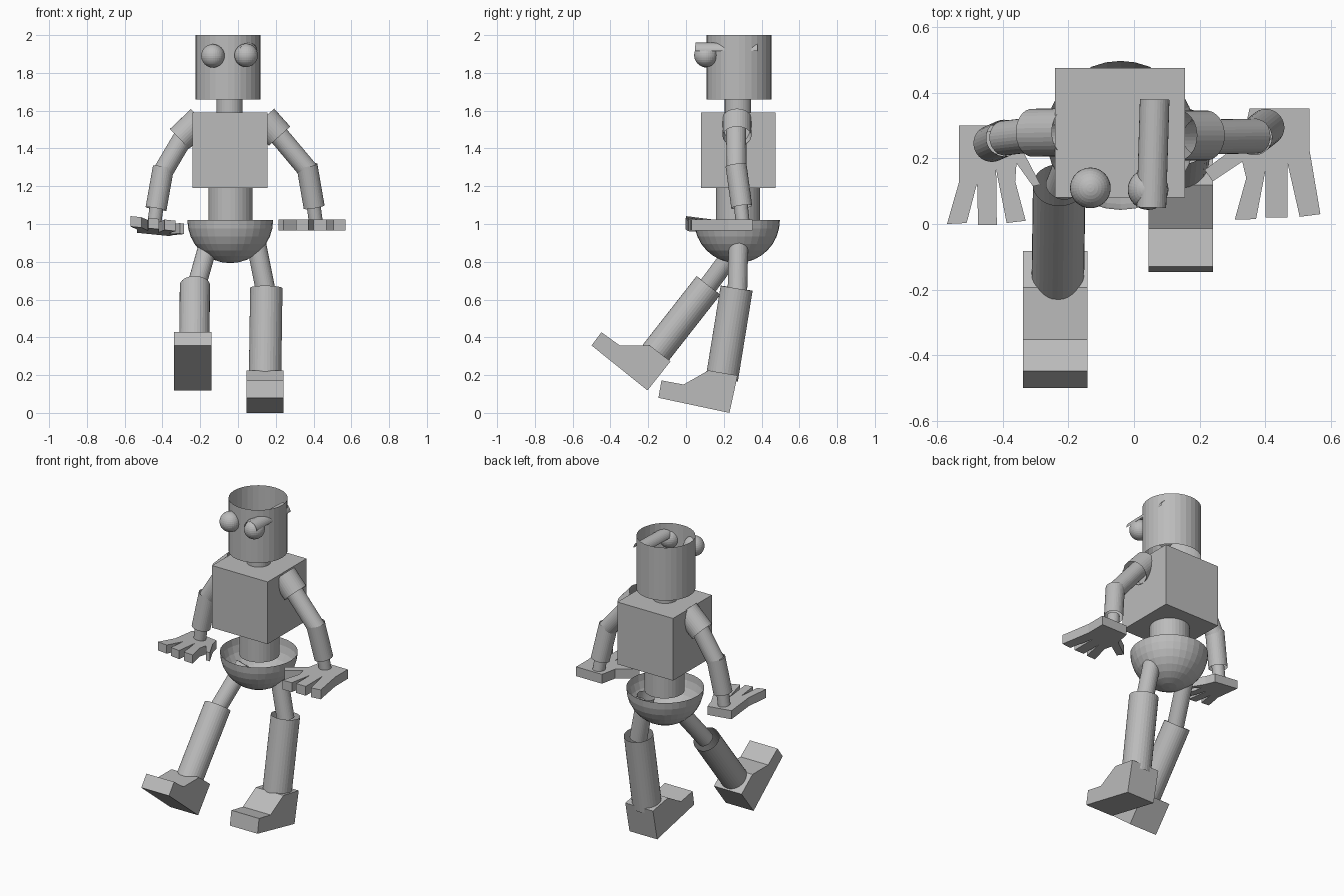
import bpy, bmesh
from mathutils import Vector, Matrix

if "Cube" in bpy.data.objects:
    bpy.data.objects.remove(bpy.data.objects["Cube"], do_unlink=True)

GREY = (0.5, 0.5, 0.5, 1)
grey = bpy.data.materials.new("plain grey")
grey.use_nodes = True
grey.diffuse_color = GREY
grey.node_tree.nodes["Principled BSDF"].inputs["Base Color"].default_value = GREY


def finish(name, bm):
    mesh = bpy.data.meshes.new(name)
    bm.to_mesh(mesh)
    bm.free()
    mesh.materials.append(grey)
    obj = bpy.data.objects.new(name, mesh)
    bpy.context.collection.objects.link(obj)


def tube(name, start, end, radius, half=False):
    """Open-ended tube between two points; half keeps only its upper side."""
    a, b = Vector(start), Vector(end)
    bm = bmesh.new()
    bmesh.ops.create_cone(bm, cap_ends=False, segments=32,
                          radius1=radius, radius2=radius, depth=(b - a).length)
    if half:
        low = [f for f in bm.faces if f.calc_center_median().y < 0]
        bmesh.ops.delete(bm, geom=low, context='FACES')
    turn = (b - a).to_track_quat('Z', 'Y').to_matrix().to_4x4()
    bm.transform(Matrix.Translation((a + b) / 2) @ turn)
    finish(name, bm)


def sphere(name, centre, radius, bowl=False):
    """Faceted sphere; bowl keeps only the lower half."""
    bm = bmesh.new()
    bmesh.ops.create_uvsphere(bm, u_segments=32, v_segments=16, radius=radius)
    if bowl:
        upper = [f for f in bm.faces if f.calc_center_median().z > 0]
        bmesh.ops.delete(bm, geom=upper, context='FACES')
    bmesh.ops.translate(bm, vec=Vector(centre), verts=bm.verts)
    finish(name, bm)


def slab(name, outline, shift):
    """Extrude a flat outline of 3D points along a vector."""
    bm = bmesh.new()
    base = bm.faces.new([bm.verts.new(p) for p in outline])
    top = bmesh.ops.extrude_face_region(bm, geom=[base], use_keep_orig=True)["geom"]
    bmesh.ops.translate(bm, vec=Vector(shift),
                        verts=[v for v in top if isinstance(v, bmesh.types.BMVert)])
    bmesh.ops.recalc_face_normals(bm, faces=bm.faces)
    finish(name, bm)


# Head, eyes and the drooping eyelid
tube("head", (-0.053, 0.28, 1.66), (-0.053, 0.28, 2.0), 0.172)
sphere("right_eye", (-0.133, 0.11, 1.89), 0.062)
sphere("left_eye", (0.043, 0.105, 1.893), 0.062)
tube("left_eyelid", (0.053, 0.05, 1.915), (0.063, 0.38, 1.915), 0.045, half=True)

# Neck, torso, waist and pelvis bowl
tube("neck", (-0.045, 0.275, 1.585), (-0.045, 0.275, 1.67), 0.07)
slab("torso", [(-0.24, 0.08, 1.19), (0.155, 0.08, 1.19),
               (0.155, 0.475, 1.19), (-0.24, 0.475, 1.19)], (0, 0, 0.4))
tube("waist", (-0.04, 0.275, 1.0), (-0.04, 0.275, 1.19), 0.117)
sphere("pelvis", (-0.041, 0.27, 1.02), 0.227, bowl=True)

# Arms
tube("left_shoulder", (0.135, 0.27, 1.56), (0.22, 0.27, 1.465), 0.076)
tube("left_upper_arm", (0.19, 0.265, 1.5), (0.375, 0.268, 1.28), 0.053)
tube("left_forearm", (0.365, 0.265, 1.31), (0.403, 0.295, 1.09), 0.056)
tube("left_wrist", (0.4, 0.29, 1.1), (0.412, 0.3, 1.01), 0.037)
tube("right_shoulder", (-0.2, 0.28, 1.555), (-0.31, 0.278, 1.45), 0.073)
tube("right_upper_arm", (-0.28, 0.275, 1.475), (-0.395, 0.262, 1.28), 0.053)
tube("right_forearm", (-0.395, 0.262, 1.3), (-0.434, 0.245, 1.08), 0.056)
tube("right_wrist", (-0.43, 0.247, 1.1), (-0.445, 0.245, 0.99), 0.037)

# Hands: three fingers and a thumb, from the outer back corner round to the thumb
left_hand = [(0.535, 0.352), (0.535, 0.225), (0.568, 0.03), (0.505, 0.022),
             (0.468, 0.185), (0.468, 0.02), (0.4, 0.02), (0.4, 0.16),
             (0.372, 0.015), (0.307, 0.013), (0.342, 0.14), (0.33, 0.19),
             (0.24, 0.13), (0.215, 0.165), (0.33, 0.25), (0.352, 0.352)]
right_hand = [(-0.534, 0.3), (-0.534, 0.125), (-0.57, 0), (-0.51, 0.003),
              (-0.478, 0.125), (-0.475, -0.003), (-0.418, -0.003), (-0.42, 0.165),
              (-0.388, 0.003), (-0.33, 0.01), (-0.362, 0.13), (-0.358, 0.185),
              (-0.308, 0.115), (-0.285, 0.12), (-0.345, 0.235), (-0.364, 0.3)]
slab("left_hand", [(x, y, 0.965) for x, y in left_hand], (0, 0, 0.06))
slab("right_hand", [(x, y, 0.93 - 0.1 * (y + x)) for x, y in right_hand], (0, 0, 0.055))

# Legs
tube("right_thigh", (-0.155, 0.285, 0.9), (-0.22, 0.115, 0.67), 0.05)
tube("right_shin", (-0.228, 0.119, 0.675), (-0.232, -0.167, 0.31), 0.08)
tube("left_thigh", (0.09, 0.278, 0.93), (0.148, 0.272, 0.64), 0.052)
tube("left_shin", (0.15, 0.268, 0.66), (0.143, 0.19, 0.18), 0.086)

# Feet: side profiles extruded across
left_foot = [(-0.146, 0.08), (-0.13, 0.172), (-0.013, 0.15),
             (0.119, 0.225), (0.273, 0.198), (0.23, 0)]
right_foot = [(-0.5, 0.357), (-0.448, 0.427), (-0.352, 0.358),
              (-0.193, 0.358), (-0.082, 0.273), (-0.204, 0.119)]
for name, profile, x in (("left_foot", left_foot, 0.044), ("right_foot", right_foot, -0.338)):
    slab(name, [(x, y, z) for y, z in profile], (0.197, 0, 0))
